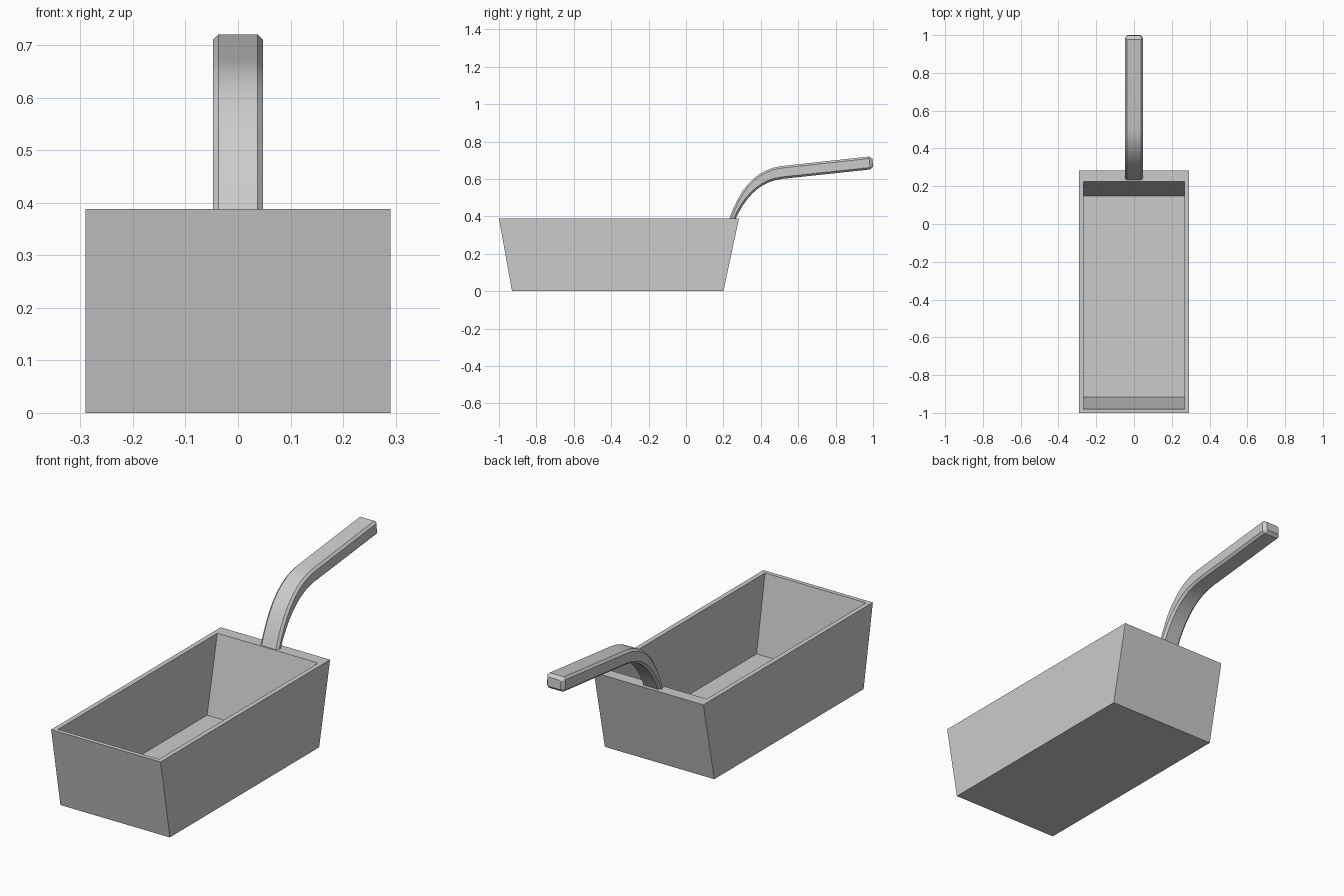
import bpy, bmesh
from mathutils import Vector
from mathutils.geometry import interpolate_bezier

if "Cube" in bpy.data.objects:
    bpy.data.objects.remove(bpy.data.objects["Cube"])


def loft(name, rings):
    """Bridge a series of equal-sized vertex rings and cap both ends."""
    bm = bmesh.new()
    loops = [[bm.verts.new(p) for p in ring] for ring in rings]
    n = len(loops[0])
    for a, b in zip(loops, loops[1:]):
        for i in range(n):
            j = (i + 1) % n
            bm.faces.new((a[i], a[j], b[j], b[i]))
    bm.faces.new(loops[0])
    bm.faces.new(loops[-1])
    bmesh.ops.recalc_face_normals(bm, faces=bm.faces)
    mesh = bpy.data.meshes.new(name)
    bm.to_mesh(mesh)
    bm.free()
    obj = bpy.data.objects.new(name, mesh)
    bpy.context.collection.objects.link(obj)
    return obj


def rect(w, y0, y1, z):
    return [(-w, y0, z), (w, y0, z), (w, y1, z), (-w, y1, z)]


def section(top, bottom, w, c):
    """Chamfered rectangle spanning two points in the side (y, z) plane."""
    d = (bottom - top).normalized() * c
    outline = [(w - c, top), (w, top + d), (w, bottom - d), (w - c, bottom)]
    right = [Vector((x, p.y, p.z)) for x, p in outline]
    left = [Vector((-p.x, p.y, p.z)) for p in reversed(right)]
    return right + left


def side(y, z):
    return Vector((0, y, z))


# Open tray: outer shell up, over the rim, down to the inner floor
loft("tray", [
    rect(0.29, -0.93, 0.20, 0.0),
    rect(0.29, -1.0, 0.283, 0.388),
    rect(0.267, -0.98, 0.225, 0.388),
    rect(0.267, -0.916, 0.148, 0.025),
])

# Handle: curved neck, straight grip, chamfered tip
upper = interpolate_bezier(side(0.229, 0.38), side(0.29, 0.56),
                           side(0.38, 0.652), side(0.51, 0.669), 10)
lower = interpolate_bezier(side(0.262, 0.38), side(0.32, 0.51),
                           side(0.40, 0.588), side(0.515, 0.601), 10)
upper.append(side(0.978, 0.72))
lower.append(side(0.985, 0.651))
rings = [section(t, b, 0.048, 0.0105) for t, b in zip(upper, lower)]
rings.append(section(side(0.997, 0.708), side(1.0, 0.665), 0.035, 0.005))
handle = loft("handle", rings)
bpy.context.view_layer.objects.active = handle
handle.select_set(True)
bpy.ops.object.shade_smooth_by_angle(angle=0.5)
